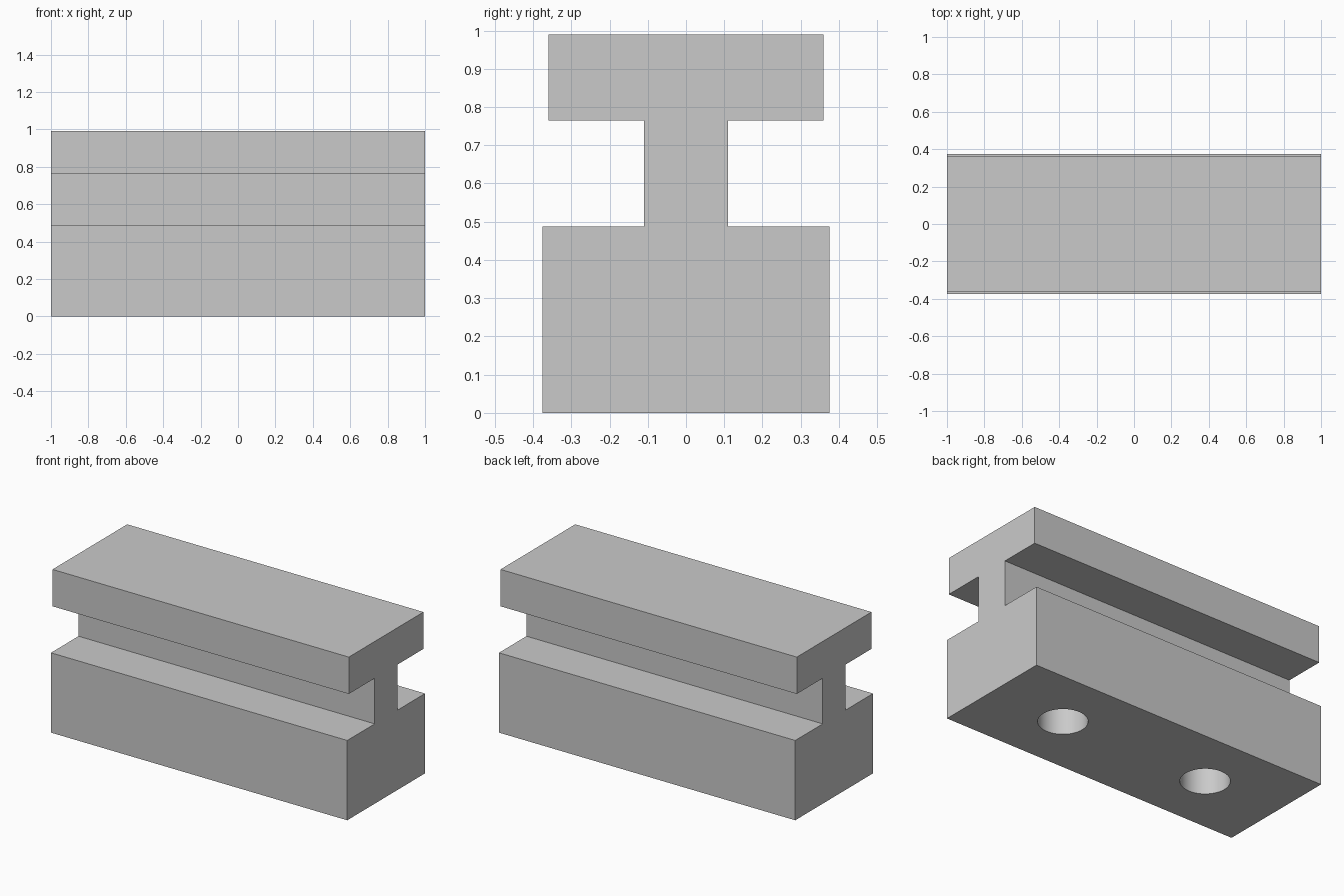
import bpy, bmesh, math

cube = bpy.data.objects.get("Cube")
if cube:
    bpy.data.objects.remove(cube, do_unlink=True)

grey = bpy.data.materials.new("light grey")
grey.use_nodes = True
colour = (0.59, 0.59, 0.59, 1)
grey.diffuse_color = colour
grey.node_tree.nodes["Principled BSDF"].inputs["Base Color"].default_value = colour

HALF_LENGTH = 1.0
HOLE_X, HOLE_RADIUS, HOLE_DEPTH = 0.5, 0.136, 0.37


def add_object(name, bm):
    bmesh.ops.recalc_face_normals(bm, faces=bm.faces)
    mesh = bpy.data.meshes.new(name)
    bm.to_mesh(mesh)
    bm.free()
    mesh.materials.append(grey)
    obj = bpy.data.objects.new(name, mesh)
    bpy.context.collection.objects.link(obj)
    return obj


# Rail: mirrored half profile (y, z), extruded along x
half = [(0.375, 0), (0.375, 0.487), (0.11, 0.487),
        (0.11, 0.765), (0.36, 0.765), (0.36, 0.99)]
profile = half + [(-y, z) for y, z in reversed(half)]
bm = bmesh.new()
end = bm.faces.new([bm.verts.new((-HALF_LENGTH, y, z)) for y, z in profile])
extruded = bmesh.ops.extrude_face_region(bm, geom=[end], use_keep_orig=True)
moved = [v for v in extruded["geom"] if isinstance(v, bmesh.types.BMVert)]
bmesh.ops.translate(bm, vec=(2 * HALF_LENGTH, 0, 0), verts=moved)
rail = add_object("t_slot_rail", bm)

# Blind mounting holes in the underside
for side, x in (("left", HOLE_X), ("right", -HOLE_X)):
    bm = bmesh.new()
    bmesh.ops.create_cone(bm, cap_ends=True, segments=64, radius1=HOLE_RADIUS,
                          radius2=HOLE_RADIUS, depth=2 * HOLE_DEPTH)
    cutter = add_object(side + "_hole_cutter", bm)
    cutter.location.x = x
    cutter.hide_render = True
    cutter.hide_viewport = True
    cutter.display_type = 'WIRE'
    cut = rail.modifiers.new(side + " hole", 'BOOLEAN')
    cut.operation = 'DIFFERENCE'
    cut.solver = 'EXACT'
    cut.object = cutter

# Bake the holes, then smooth only their round walls
bpy.context.view_layer.update()
bpy.context.view_layer.objects.active = rail
rail.select_set(True)
for name in [m.name for m in rail.modifiers]:
    bpy.ops.object.modifier_apply(modifier=name)
for obj in [o for o in bpy.data.objects if o.name.endswith("_hole_cutter")]:
    bpy.data.objects.remove(obj, do_unlink=True)
bpy.ops.object.shade_smooth_by_angle(angle=math.radians(30))
